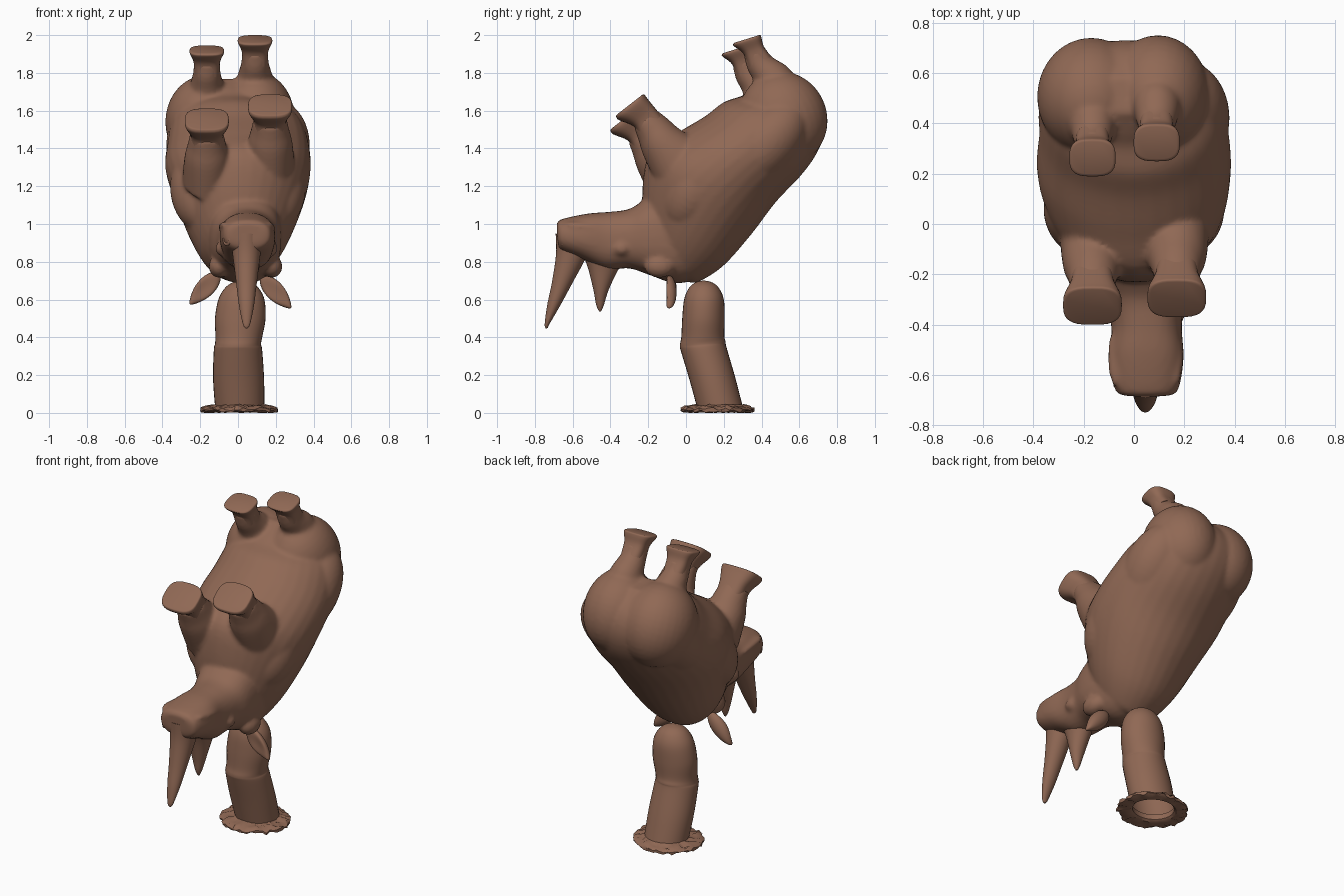
import bpy, bmesh, math, random
from mathutils import Vector, Matrix

if "Cube" in bpy.data.objects:
    bpy.data.objects.remove(bpy.data.objects["Cube"])

random.seed(4)
brown = bpy.data.materials.new("clay_brown")
brown.diffuse_color = (0.28, 0.14, 0.09, 1)
brown.use_nodes = True
brown.node_tree.nodes["Principled BSDF"].inputs["Base Color"].default_value = brown.diffuse_color


def make(name, bm, remesh=0, angle=50):
    """Turn a bmesh into a smooth brown object, optionally fused by a voxel remesh."""
    bmesh.ops.recalc_face_normals(bm, faces=bm.faces)
    me = bpy.data.meshes.new(name)
    bm.to_mesh(me)
    bm.free()
    ob = bpy.data.objects.new(name, me)
    bpy.context.collection.objects.link(ob)
    me.materials.append(brown)
    bpy.ops.object.select_all(action='DESELECT')
    ob.select_set(True)
    bpy.context.view_layer.objects.active = ob
    if remesh:
        m = ob.modifiers.new("fuse", 'REMESH')
        m.mode, m.voxel_size, m.use_smooth_shade = 'VOXEL', remesh, True
        s = ob.modifiers.new("soften", 'SMOOTH')
        s.factor, s.iterations = 0.5, 6
        bpy.ops.object.shade_smooth()
    else:
        bpy.ops.object.shade_smooth_by_angle(angle=math.radians(angle))
    return ob


def loft(bm, rows, steps=5, sides=32, power=2.0, caps=(True, True), shift=(0, 0, 0)):
    """Rows are (edge1 y, z, edge2 y, z, half width, centre x): a side outline given in pairs."""
    pts = [rows[0]] + list(rows) + [rows[-1]]
    fine = []
    for i in range(len(rows) - 1):
        a, b, c, d = pts[i:i + 4]
        for k in range(steps):
            t = k / steps
            fine.append([0.5 * (2*q + (r-p)*t + (2*p-5*q+4*r-s)*t*t + (3*q-p-3*r+s)*t**3)
                         for p, q, r, s in zip(a, b, c, d)])
    fine.append(rows[-1])
    rings = []
    for y1, z1, y2, z2, w, x in fine:
        c = Vector((x, (y1 + y2) / 2, (z1 + z2) / 2)) + Vector(shift)
        v = Vector((0, (y2 - y1) / 2, (z2 - z1) / 2))
        ring = []
        for k in range(sides):
            a = 2 * math.pi * k / sides
            e = 2 / power
            cu = math.copysign(abs(math.cos(a)) ** e, math.cos(a))
            sv = math.copysign(abs(math.sin(a)) ** e, math.sin(a))
            ring.append(bm.verts.new(c + Vector((w * cu, 0, 0)) + v * sv))
        rings.append(ring)
    for r0, r1 in zip(rings, rings[1:]):
        for k in range(sides):
            n = (k + 1) % sides
            bm.faces.new((r0[k], r0[n], r1[n], r1[k]))
    if caps[0]:
        bm.faces.new(rings[0])
    if caps[1]:
        bm.faces.new(rings[-1])


def ball(bm, pos, size, rot=0):
    mat = Matrix.Translation(pos) @ Matrix.Rotation(rot, 4, 'X') @ Matrix.Diagonal((*size, 1))
    bmesh.ops.create_uvsphere(bm, u_segments=32, v_segments=20, radius=1, matrix=mat)


# Fused rhino body: torso, haunches, shoulders, head and upper legs
body = bmesh.new()
loft(body, [(.02, .69, -.16, .88, .13, .02), (.07, .695, -.22, 1.0, .2, .01), (.2, .78, -.23, 1.2, .28, .01),
            (.35, .95, -.19, 1.38, .35, .01), (.475, 1.115, -.05, 1.48, .385, 0), (.62, 1.27, .1, 1.57, .375, 0),
            (.705, 1.4, .2, 1.645, .35, -.01), (.73, 1.53, .3, 1.68, .31, -.03), (.69, 1.65, .36, 1.72, .27, -.04),
            (.58, 1.755, .44, 1.77, .15, -.04)])
ball(body, (.095, .515, 1.56), (.205, .232, .25), .4)
ball(body, (-.17, .505, 1.54), (.215, .232, .25), .4)
for s in (-1, 1):
    ball(body, (s * .2, .42, 1.42), (.18, .17, .28), -.75)   # thighs
    ball(body, (s * .17, .06, 1.2), (.19, .17, .27), -.5)    # shoulders
# head, nose first, chin edge then skull edge
loft(body, [(-.685, 1.0, -.68, .9, .08, .05), (-.66, 1.025, -.66, .86, .125, .05), (-.52, 1.055, -.55, .815, .147, .05),
            (-.4, 1.065, -.42, .76, .14, .05), (-.3, 1.08, -.3, .765, .155, .045), (-.22, 1.13, -.18, .725, .185, .04),
            (-.1, 1.2, -.05, .685, .2, .03), (.05, 1.2, .1, .72, .2, .01)], power=2.4)
for s in (-1, 1):
    ball(body, (.045 + s * .125, -.34, .87), (.04, .05, .04))          # eye bumps
    ball(body, (.045 + s * .115, -.53, .985), (.035, .12, .022), -.12) # lips
    ball(body, (.04 + s * .14, -.14, .775), (.055, .08, .06))          # ear roots

HIND = [(.36, 1.58, .62, 1.68, .13, 0), (.365, 1.73, .55, 1.82, .095, 0), (.325, 1.82, .455, 1.885, .073, 0),
        (.305, 1.9, .415, 1.94, .07, 0)]
HIND_SOLE = [(.33, 1.83, .45, 1.885, .066, 0), (.305, 1.9, .412, 1.94, .071, 0), (.255, 1.94, .4, 1.985, .09, 0),
             (.25, 1.952, .395, 1.998, .09, 0), (.258, 1.96, .387, 2.0, .082, 0)]
FORE = [(-.15, 1.2, .1, 1.42, .13, 0), (-.225, 1.36, -.03, 1.5, .118, 0), (-.25, 1.44, -.1, 1.56, .1, 0),
        (-.275, 1.51, -.165, 1.61, .087, 0)]
FORE_SOLE = [(-.245, 1.455, -.12, 1.56, .082, 0), (-.275, 1.515, -.165, 1.615, .088, 0),
             (-.355, 1.55, -.205, 1.665, .114, 0), (-.37, 1.57, -.22, 1.685, .115, 0), (-.365, 1.58, -.23, 1.685, .105, 0)]
LEGS = [("hind_foot_right", HIND, HIND_SOLE, (.09, 0, 0)), ("hind_foot_left", HIND, HIND_SOLE, (-.165, -.06, -.055)),
        ("front_foot_right", FORE, FORE_SOLE, (.17, 0, 0)), ("front_foot_left", FORE, FORE_SOLE, (-.165, -.03, -.075))]
for name, leg, sole, shift in LEGS:
    loft(body, leg, shift=shift)
    bm = bmesh.new()
    loft(bm, sole, steps=4, power=3, shift=shift)
    make(name, bm, angle=45)
make("rhino_body", body, remesh=.012)

# Horns
bm = bmesh.new()
loft(bm, [(-.69, .95, -.5, .89, .085, .045), (-.688, .84, -.535, .81, .072, .045), (-.71, .69, -.6, .69, .055, .045),
          (-.735, .57, -.665, .57, .04, .045), (-.748, .47, -.72, .475, .02, .045), (-.742, .447, -.732, .449, .006, .045)])
make("front_horn", bm)
bm = bmesh.new()
loft(bm, [(-.56, .87, -.31, .83, .09, .045), (-.52, .77, -.36, .755, .066, .045), (-.49, .65, -.41, .65, .042, .045),
          (-.475, .57, -.435, .57, .02, .045), (-.46, .538, -.45, .538, .006, .045)])
make("rear_horn", bm)

# Ears: cupped leaves pointing down and outwards
for name, s, root in (("ear_left", -1, (-.1, -.09, .74)), ("ear_right", 1, (.125, -.09, .72))):
    bm = bmesh.new()
    ball(bm, (0, 0, 0), (1, 1, 1))
    tip = Vector((s * .155, 0, -.165))
    across = Vector((-tip.z, 0, tip.x)).normalized()
    for v in bm.verts:
        x, y, z = v.co
        t = (z + 1) / 2
        w = .052 * (1 - .5 * t ** 3)
        y = y * .04 + (.03 * (1 - x * x) * (1 - z * z) if y < 0 else 0)
        v.co = Vector(root) + tip * t + across * x * w + Vector((0, y, 0))
    make(name, bm)

# Nostril rims
for s, name in ((-1, "nostril_left"), (1, "nostril_right")):
    bm = bmesh.new()
    loft(bm, [(-.03, 0, .03, 0, .03, 0), (-.028, .012, .028, .012, .026, 0), (-.016, .012, .016, .012, .016, 0),
              (-.014, -.01, .014, -.01, .014, 0)], steps=3, sides=20, caps=(False, True))
    aim = Vector((s * .7, -.7, -.1)).to_track_quat('Z', 'Y').to_matrix().to_4x4()
    bm.transform(Matrix.Translation((.045 + s * .1, -.65, .915)) @ aim)
    make(name, bm)

# Finger-shaped post, hollow and open at the bottom
bm = bmesh.new()
loft(bm, [(.062, .015, .305, .015, .13, .01), (.02, .17, .26, .19, .135, .003), (-.025, .32, .215, .345, .128, 0),
          (-.033, .355, .21, .375, .122, 0), (-.025, .4, .203, .41, .124, .005), (-.02, .5, .205, .5, .134, .012),
          (-.01, .6, .2, .6, .122, .018), (.015, .66, .175, .66, .09, .02), (.05, .69, .14, .69, .05, .02),
          (.088, .7, .102, .7, .008, .02)], caps=(False, True))
make("finger_post", bm, angle=80)

# Ragged flange: rings run from the post wall (t = 0) to the torn outer edge (t = 1)
bm = bmesh.new()
N = 56
profile = [(-.06, .012), (-.03, .045), (.2, .038), (.5, .034), (.8, .03), (1, .02), (.98, .008), (.6, .003), (.1, .002)]
rings = []
for i in range(N):
    a = 2 * math.pi * i / N
    ragged = random.uniform(.84, 1.02)
    inner = Vector((.01 + .127 * math.cos(a), .183 + .118 * math.sin(a), 0))
    outer = Vector((.005 + .21 * math.cos(a), .166 + .198 * math.sin(a), 0))
    ring = []
    for t, z in profile:
        p = inner.lerp(outer, t * ragged)
        p.z = max(0, z + (random.uniform(-.007, .009) if t > .1 else 0))
        ring.append(bm.verts.new(p))
    rings.append(ring)
for i in range(N):
    a, b = rings[i], rings[(i + 1) % N]
    for j in range(len(profile)):
        n = (j + 1) % len(profile)
        bm.faces.new((a[j], b[j], b[n], a[n]))
make("base_flange", bm, angle=40)
